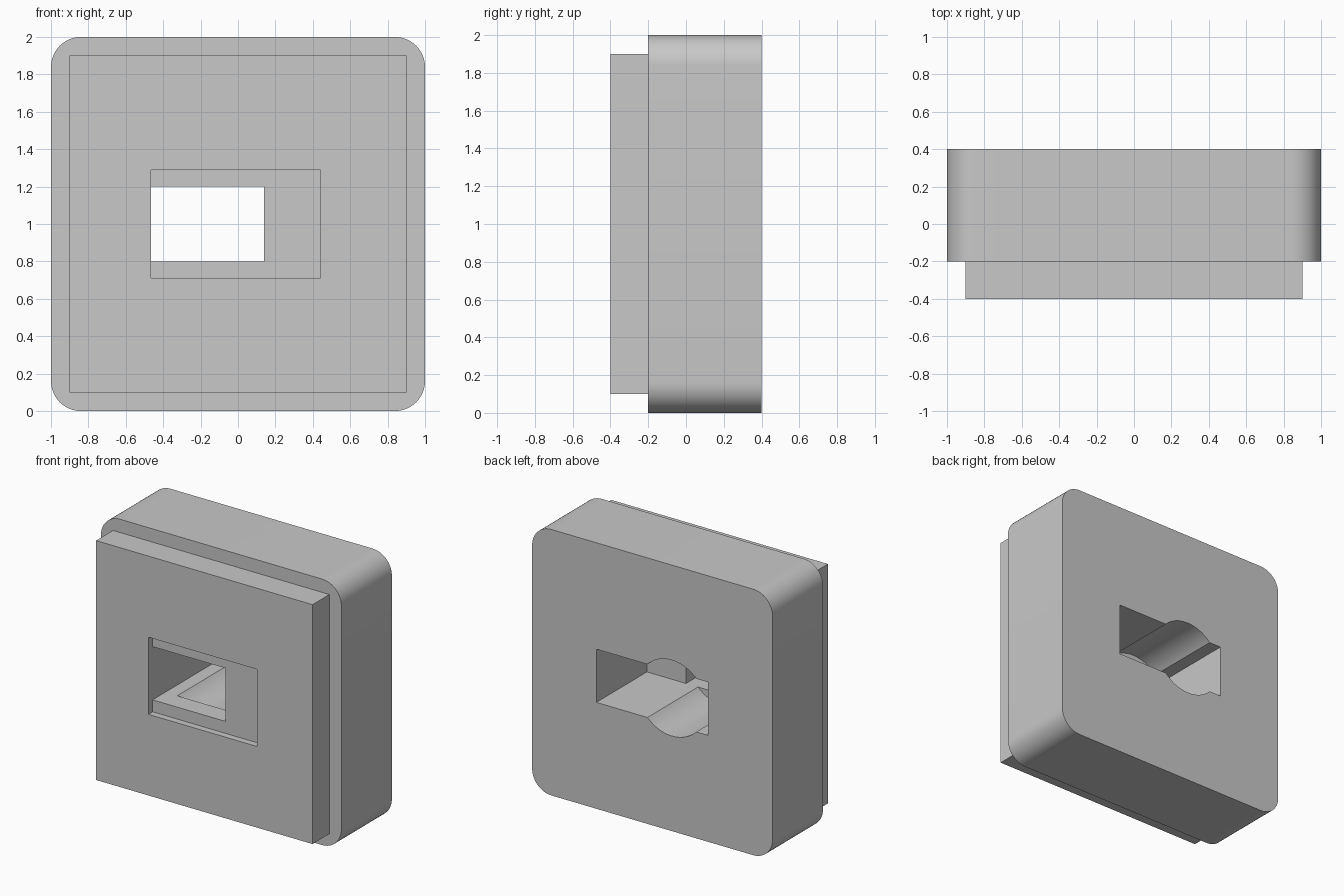
import bpy
import bmesh
from math import cos, sin, pi

cube = bpy.data.objects.get("Cube")
if cube:
    bpy.data.objects.remove(cube, do_unlink=True)

grey = bpy.data.materials.new("plain_grey")
grey.use_nodes = True
colour = (0.58, 0.58, 0.58, 1)
grey.diffuse_color = colour
grey.node_tree.nodes["Principled BSDF"].inputs["Base Color"].default_value = colour


def prism(name, outline, y0, y1):
    """Extrude an (x, z) outline along y."""
    bm = bmesh.new()
    face = bm.faces.new([bm.verts.new((x, y0, z)) for x, z in outline])
    ext = bmesh.ops.extrude_face_region(bm, geom=[face])
    verts = [g for g in ext["geom"] if isinstance(g, bmesh.types.BMVert)]
    bmesh.ops.translate(bm, verts=verts, vec=(0, y1 - y0, 0))
    bmesh.ops.recalc_face_normals(bm, faces=bm.faces)
    mesh = bpy.data.meshes.new(name)
    bm.to_mesh(mesh)
    bm.free()
    mesh.materials.append(grey)
    obj = bpy.data.objects.new(name, mesh)
    bpy.context.collection.objects.link(obj)
    return obj


def rect(x0, x1, z0, z1):
    return [(x0, z0), (x1, z0), (x1, z1), (x0, z1)]


def arc(cx, cz, r, start, sweep, steps):
    return [(cx + r * cos(start + sweep * i / steps),
             cz + r * sin(start + sweep * i / steps)) for i in range(steps + 1)]


def combine(target, tool, operation):
    """Apply a boolean and discard the tool."""
    mod = target.modifiers.new(operation, 'BOOLEAN')
    mod.object = tool
    mod.operation = operation
    mod.solver = 'EXACT'
    bpy.context.view_layer.objects.active = target
    bpy.ops.object.modifier_apply(modifier=mod.name)
    bpy.data.objects.remove(tool, do_unlink=True)


# Rounded main block
radius = 0.16
inset = 1 - radius
outline = []
for i, (sx, sz) in enumerate([(1, 1), (-1, 1), (-1, -1), (1, -1)]):
    outline += arc(sx * inset, 1 + sz * inset, radius, i * pi / 2, pi / 2, 12)
block = prism("socket_block", outline, -0.2, 0.4)

# Square front plate, seated into the block
combine(block, prism("front_plate", rect(-0.9, 0.9, 0.1, 1.9), -0.4, -0.1), 'UNION')

# Rear slot and round bore, both stopping at the front plate
combine(block, prism("rear_slot", rect(-0.465, 0.465, 0.8, 1.2), -0.2, 0.5), 'DIFFERENCE')
bore = arc(-0.1625, 1, 0.285, 0, 2 * pi, 64)[:-1]
combine(block, prism("round_bore", bore, -0.2, 0.5), 'DIFFERENCE')

# Window through the plate and shallow front recess
combine(block, prism("window", rect(-0.465, 0.14, 0.8, 1.2), -0.5, -0.1), 'DIFFERENCE')
combine(block, prism("front_recess", rect(-0.465, 0.44, 0.71, 1.29), -0.5, -0.35), 'DIFFERENCE')

# Smooth the rounded corners and bore, keep the rest crisp
bpy.ops.object.select_all(action='DESELECT')
block.select_set(True)
bpy.context.view_layer.objects.active = block
bpy.ops.object.shade_smooth_by_angle(angle=pi / 6)
